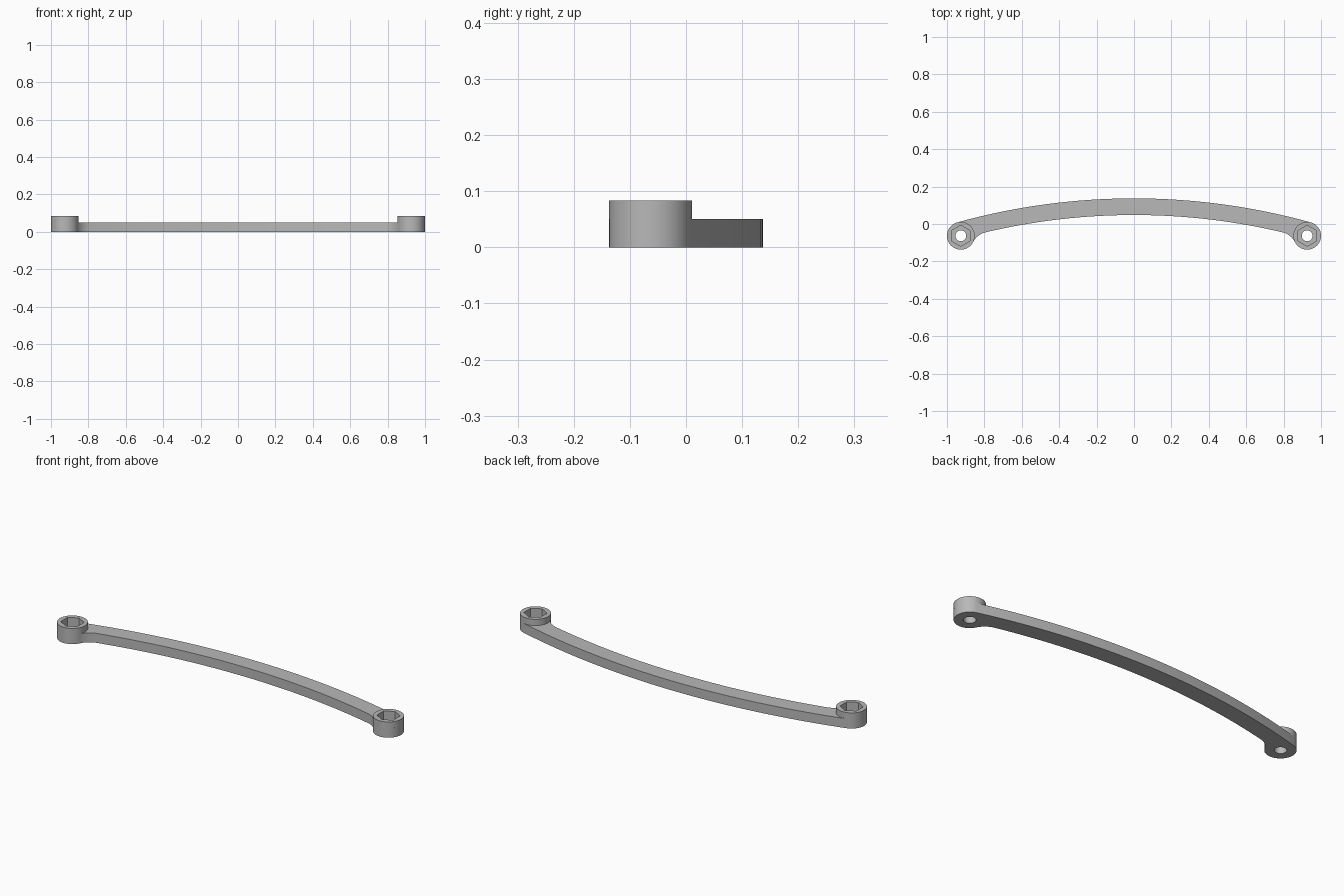
import bpy, bmesh
from math import pi, sin, cos, atan2, acos, hypot

if "Cube" in bpy.data.objects:
    bpy.data.objects.remove(bpy.data.objects["Cube"], do_unlink=True)

# Main dimensions
ARM_H, BOSS_H, FLOOR = 0.05, 0.083, 0.033
BOSS_X, BOSS_Y, BOSS_R = 0.926, -0.063, 0.074
HOLE_R, HEX_R = 0.029, 0.056
R_OUT, WIDTH, APEX, FILLET = 3.54, 0.089, 0.137, 0.1
R_IN, ARC_Y = R_OUT - WIDTH, APEX - R_OUT

grey = bpy.data.materials.new("plain grey")
grey.use_nodes = True
grey.diffuse_color = (0.48, 0.48, 0.48, 1)
grey.node_tree.nodes["Principled BSDF"].inputs["Base Color"].default_value = (0.48, 0.48, 0.48, 1)


def arc(cx, cy, r, a0, a1, n):
    """Points along an arc, both ends included."""
    angles = [a0 + (a1 - a0) * i / n for i in range(n + 1)]
    return [(cx + r * cos(a), cy + r * sin(a)) for a in angles]


def prism(name, points, z0, z1):
    """Upright solid from a flat outline."""
    bm = bmesh.new()
    face = bm.faces.new([bm.verts.new((x, y, z0)) for x, y in points])
    top = bmesh.ops.extrude_face_region(bm, geom=[face])["geom"]
    verts = [v for v in top if isinstance(v, bmesh.types.BMVert)]
    bmesh.ops.translate(bm, verts=verts, vec=(0, 0, z1 - z0))
    bmesh.ops.recalc_face_normals(bm, faces=bm.faces)
    mesh = bpy.data.meshes.new(name)
    bm.to_mesh(mesh)
    bm.free()
    mesh.materials.append(grey)
    ob = bpy.data.objects.new(name, mesh)
    bpy.context.collection.objects.link(ob)
    return ob


def activate(ob):
    bpy.ops.object.select_all(action='DESELECT')
    ob.select_set(True)
    bpy.context.view_layer.objects.active = ob


def cut(ob, cutter):
    mod = ob.modifiers.new("cut", 'BOOLEAN')
    mod.operation, mod.solver, mod.object = 'DIFFERENCE', 'EXACT', cutter
    activate(ob)
    bpy.ops.object.modifier_apply(modifier=mod.name)


# Fillet circle touching both the boss and the inner arc
boss_dist = hypot(BOSS_X, BOSS_Y - ARC_Y)
boss_angle = atan2(BOSS_Y - ARC_Y, BOSS_X)
d, gap = R_IN - FILLET, BOSS_R + FILLET
fil_angle = boss_angle + acos((d * d + boss_dist ** 2 - gap * gap) / (2 * d * boss_dist))
fx, fy = d * cos(fil_angle), ARC_Y + d * sin(fil_angle)
to_boss = atan2(BOSS_Y - fy, BOSS_X - fx)

# Half outline: outer arc, round end, fillet, inner arc
half = arc(0, ARC_Y, R_OUT, pi / 2, boss_angle, 24)
half += arc(BOSS_X, BOSS_Y, BOSS_R, boss_angle, to_boss - pi, 36)[1:]
half += arc(fx, fy, FILLET, to_boss, fil_angle, 10)[1:]
half += arc(0, ARC_Y, R_IN, fil_angle, pi / 2, 24)[1:]
outline = half + [(-x, y) for x, y in half[-2:0:-1]]
arm = prism("curved_arm", outline, 0, ARM_H)
parts = [arm]

# Raised collars, with hexagonal nut pockets and bolt holes
for side, s in (("left", 1), ("right", -1)):
    x = s * BOSS_X
    ring = arc(x, BOSS_Y, BOSS_R, 0, 2 * pi, 64)[:-1]
    collar = prism(side + "_collar", ring, ARM_H, BOSS_H)
    pocket = prism("pocket_cutter", arc(x, BOSS_Y, HEX_R, pi / 6, pi / 6 + 2 * pi, 6)[:-1], FLOOR, 0.2)
    hole = prism("hole_cutter", arc(x, BOSS_Y, HOLE_R, 0, 2 * pi, 32)[:-1], -0.1, 0.2)
    cut(arm, hole)
    cut(arm, pocket)
    cut(collar, pocket)
    for cutter in (pocket, hole):
        bpy.data.objects.remove(cutter, do_unlink=True)
    parts.append(collar)

for ob in parts:
    activate(ob)
    bpy.ops.object.shade_smooth_by_angle(angle=pi / 6)
